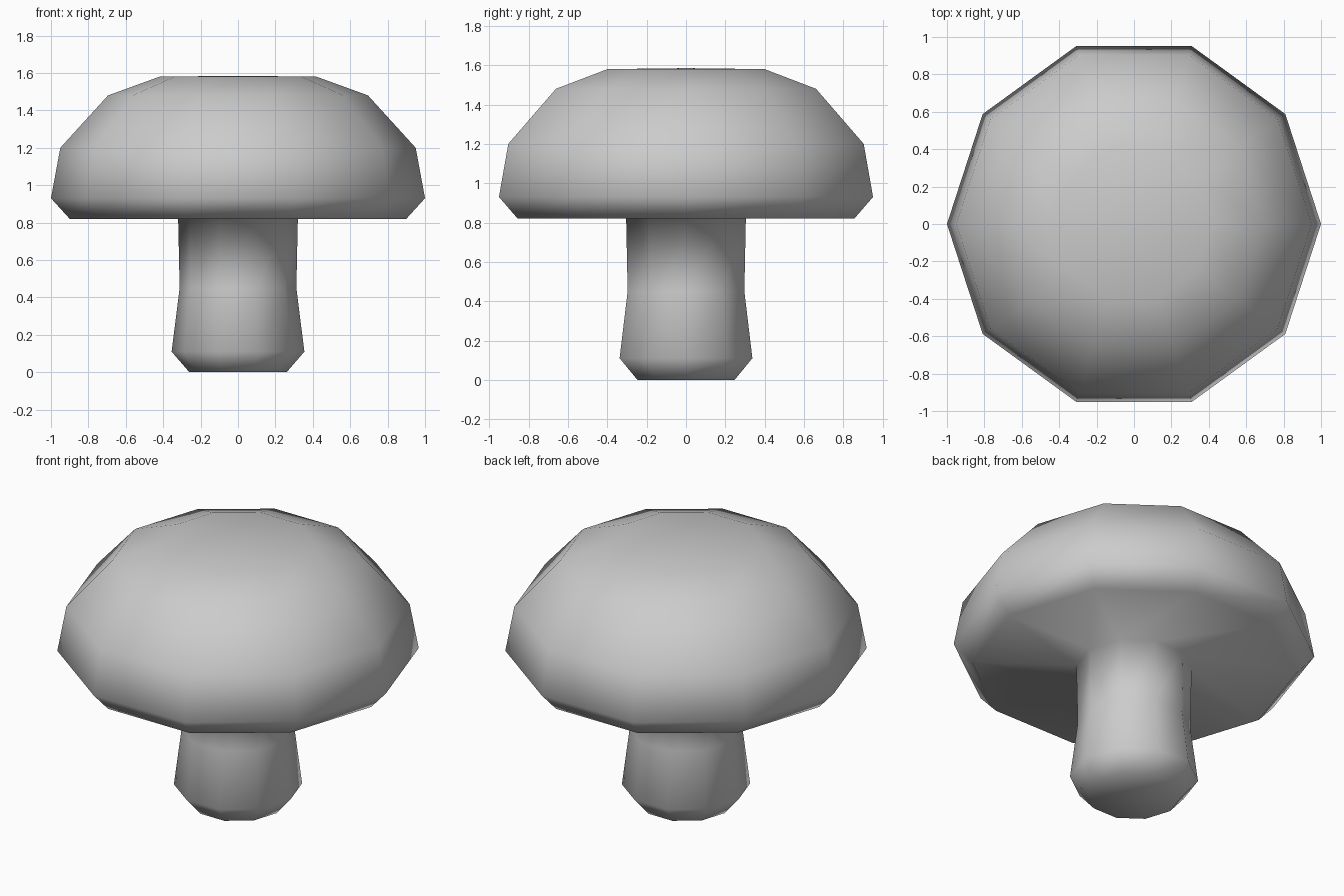
import bpy, bmesh, math

if "Cube" in bpy.data.objects:
    bpy.data.objects.remove(bpy.data.objects["Cube"])

SIDES = 10

# Outline (radius, height) from the foot up the stem, out under the cap and over the crown
profile = [(0.26, 0.0), (0.355, 0.11), (0.312, 0.45), (0.32, 0.82),
           (0.90, 0.82), (1.0, 0.93), (0.95, 1.20), (0.695, 1.48), (0.42, 1.58)]

bm = bmesh.new()
rings = [[bm.verts.new((r * math.cos(2 * math.pi * i / SIDES),
                        r * math.sin(2 * math.pi * i / SIDES), z))
          for i in range(SIDES)] for r, z in profile]

# Side bands
for lower, upper in zip(rings, rings[1:]):
    for i in range(SIDES):
        j = (i + 1) % SIDES
        bm.faces.new((lower[i], lower[j], upper[j], upper[i]))

# Foot and crown closed with triangle fans
foot = bm.verts.new((0, 0, 0))
crown = bm.verts.new((0, 0, 1.585))
for i in range(SIDES):
    j = (i + 1) % SIDES
    bm.faces.new((rings[0][j], rings[0][i], foot))
    bm.faces.new((rings[-1][i], rings[-1][j], crown))

for f in bm.faces:
    f.smooth = True
bmesh.ops.recalc_face_normals(bm, faces=bm.faces)

mesh = bpy.data.meshes.new("mushroom")
bm.to_mesh(mesh)
bm.free()
mushroom = bpy.data.objects.new("mushroom", mesh)
bpy.context.collection.objects.link(mushroom)
